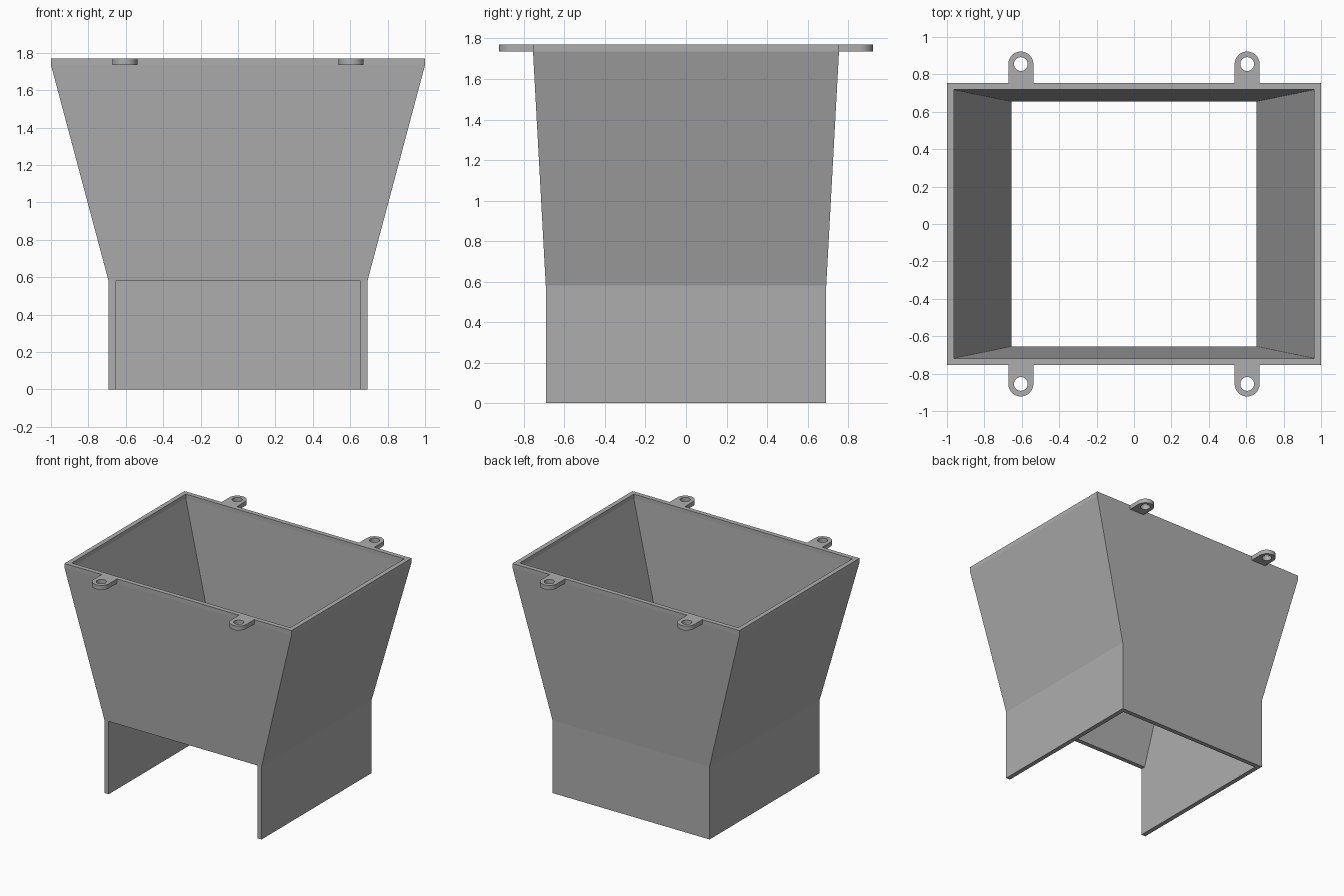
import bpy, bmesh
from math import sin, cos, pi

cube = bpy.data.objects.get("Cube")
if cube:
    bpy.data.objects.remove(cube, do_unlink=True)

grey = bpy.data.materials.new("plain_grey")
grey.use_nodes = True
grey.diffuse_color = (0.42, 0.42, 0.42, 1)
grey.node_tree.nodes["Principled BSDF"].inputs["Base Color"].default_value = (0.42, 0.42, 0.42, 1)

LOW, RIM, TOP = 0.58, 1.735, 1.77    # heights of kink, rim band and top
HALF, WALL = 0.692, 0.037            # half width of the chute, wall thickness
TOP_X, TOP_Y = 1.0, 0.755            # half sizes of the hopper mouth


def make_object(name, bm):
    bmesh.ops.recalc_face_normals(bm, faces=bm.faces)
    mesh = bpy.data.meshes.new(name)
    bm.to_mesh(mesh)
    bm.free()
    mesh.materials.append(grey)
    obj = bpy.data.objects.new(name, mesh)
    bpy.context.collection.objects.link(obj)
    return obj


def ring(bm, x, y, z):
    return [bm.verts.new((sx * x, sy * y, z)) for sx, sy in ((-1, -1), (1, -1), (1, 1), (-1, 1))]


# Flared hopper: a closed loop of rings, up the outside and down the inside
bm = bmesh.new()
levels = [(HALF, HALF, LOW), (TOP_X, TOP_Y, RIM), (TOP_X, TOP_Y, TOP)]
rings = [ring(bm, *lv) for lv in levels]
rings += [ring(bm, x - WALL, y - WALL, z) for x, y, z in reversed(levels)]
for a, b in zip(rings, rings[1:] + rings[:1]):
    for i in range(4):
        j = (i + 1) % 4
        bm.faces.new((a[i], a[j], b[j], b[i]))
make_object("flared_hopper", bm)

# Lower chute: U-shaped wall, open at the front
bm = bmesh.new()
inner = HALF - WALL
outline = [(-HALF, -HALF), (-inner, -HALF), (-inner, inner), (inner, inner),
           (inner, -HALF), (HALF, -HALF), (HALF, HALF), (-HALF, HALF)]
base = bm.faces.new([bm.verts.new((x, y, 0)) for x, y in outline])
raised = bmesh.ops.extrude_face_region(bm, geom=[base])["geom"]
bmesh.ops.translate(bm, vec=(0, 0, LOW),
                    verts=[v for v in raised if isinstance(v, bmesh.types.BMVert)])
make_object("lower_chute", bm)


# Mounting tabs: rounded plates with a screw hole
def mounting_tab(name, cx, side):
    cy, radius, hole = 0.855, 0.067, 0.037
    arc = [(radius * cos(pi * i / 24), cy + radius * sin(pi * i / 24)) for i in range(25)]
    plate = [(radius, TOP_Y)] + arc + [(-radius, TOP_Y)]
    circle = [(hole * cos(pi * i / 16), cy + hole * sin(pi * i / 16)) for i in range(32)]
    curve = bpy.data.curves.new(name, "CURVE")
    curve.dimensions = "2D"
    curve.fill_mode = "BOTH"
    curve.extrude = (TOP - RIM) / 2
    for points in (plate, circle):
        spline = curve.splines.new("POLY")
        spline.points.add(len(points) - 1)
        spline.use_cyclic_u = True
        for p, (x, y) in zip(spline.points, points):
            p.co = (cx + x, side * y, (TOP + RIM) / 2 * 0, 1)
    temp = bpy.data.objects.new(name + "_outline", curve)
    bpy.context.collection.objects.link(temp)
    bpy.context.view_layer.update()
    bm = bmesh.new()
    bm.from_mesh(temp.to_mesh())
    temp.to_mesh_clear()
    bpy.data.objects.remove(temp, do_unlink=True)
    bmesh.ops.remove_doubles(bm, verts=bm.verts, dist=0.0001)
    bmesh.ops.translate(bm, vec=(0, 0, (TOP + RIM) / 2), verts=bm.verts)
    obj = make_object(name, bm)
    bpy.ops.object.select_all(action="DESELECT")
    obj.select_set(True)
    bpy.context.view_layer.objects.active = obj
    bpy.ops.object.shade_smooth_by_angle()


for side, face in ((-1, "front"), (1, "back")):
    for sx, hand in ((-1, "right"), (1, "left")):
        mounting_tab(f"{face}_{hand}_tab", sx * 0.605, side)
